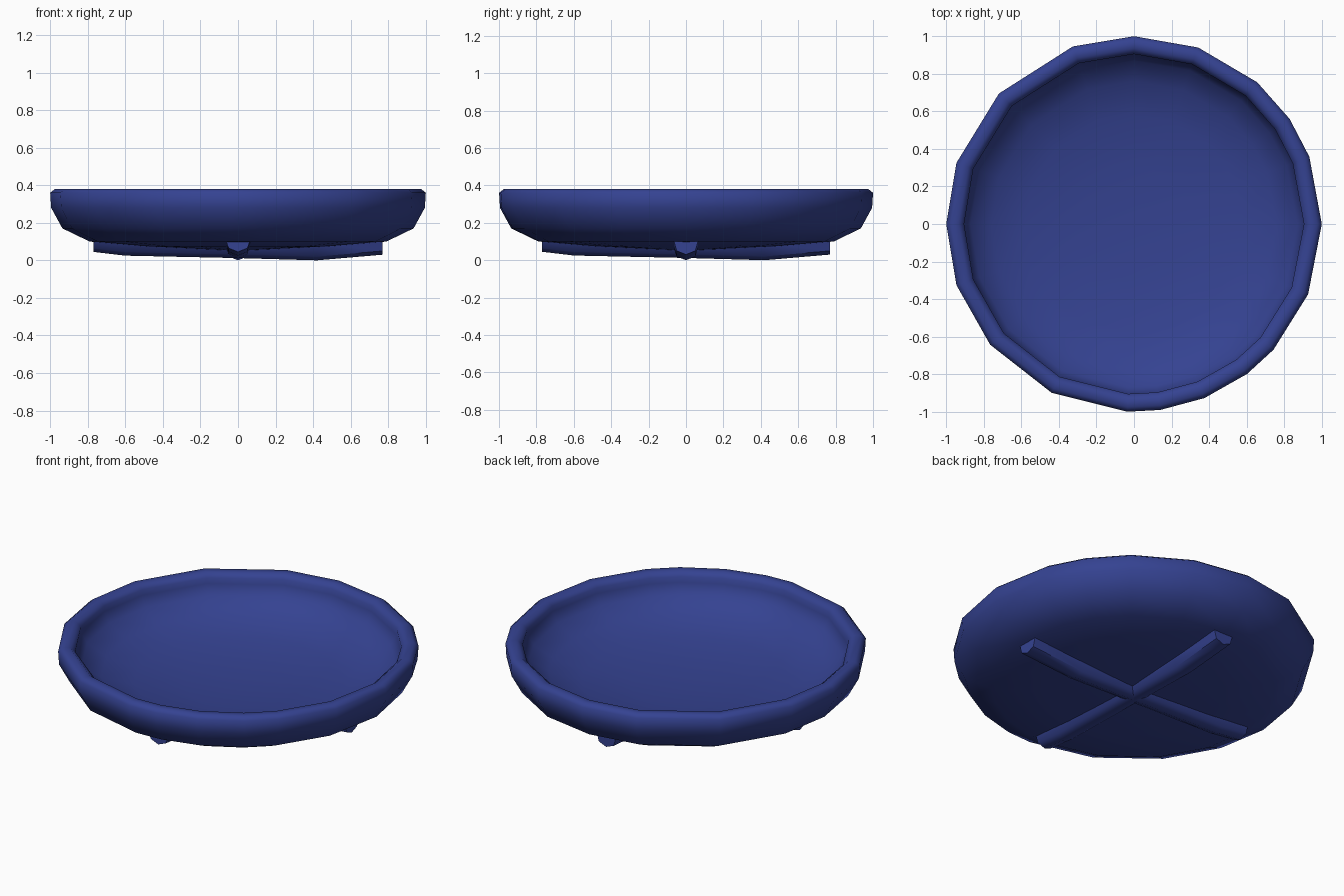
import bpy, bmesh, math
from mathutils import Matrix

if "Cube" in bpy.data.objects:
    bpy.data.objects.remove(bpy.data.objects["Cube"], do_unlink=True)

blue = bpy.data.materials.new("deep_blue")
blue.use_nodes = True
colour = (0.035, 0.055, 0.285, 1)
blue.diffuse_color = colour
bsdf = next(n for n in blue.node_tree.nodes if n.type == 'BSDF_PRINCIPLED')
bsdf.inputs["Base Color"].default_value = colour


def finish(bm, name, angle):
    """Turn a bmesh into a smooth-shaded blue object."""
    bmesh.ops.recalc_face_normals(bm, faces=bm.faces)
    mesh = bpy.data.meshes.new(name)
    bm.to_mesh(mesh)
    bm.free()
    mesh.materials.append(blue)
    obj = bpy.data.objects.new(name, mesh)
    bpy.context.collection.objects.link(obj)
    bpy.ops.object.select_all(action='DESELECT')
    obj.select_set(True)
    bpy.context.view_layer.objects.active = obj
    bpy.ops.object.shade_smooth_by_angle(angle=math.radians(angle))
    return obj


def bridge(bm, rings):
    """Join consecutive closed rings with quads."""
    for a, b in zip(rings, rings[1:]):
        n = len(a)
        for i in range(n):
            j = (i + 1) % n
            bm.faces.new((a[i], a[j], b[j], b[i]))


# Dish: a lathe profile (radius, height) from inner floor over the rim to the base
floor_z, base_z = 0.10, 0.05
profile = [(0.3, 0.11), (0.58, 0.14), (0.76, 0.19), (0.87, 0.26), (0.905, 0.32),
           (0.905, 0.355), (0.935, 0.38), (0.975, 0.38), (1.0, 0.36), (0.995, 0.28),
           (0.935, 0.17), (0.79, 0.10), (0.5, 0.075)]
# Uneven facet spacing around the rim
angles = [0, 21, 34, 49, 70, 90, 109, 136, 161, 180, 199, 220, 244, 268, 278, 292, 307, 318, 338]
bm = bmesh.new()
rings = [[bm.verts.new((r * math.cos(math.radians(a)), r * math.sin(math.radians(a)), z))
          for a in angles] for r, z in profile]
bridge(bm, rings)
for ring, z in ((rings[0], floor_z), (rings[-1], base_z)):
    centre = bm.verts.new((0, 0, z))
    for i, v in enumerate(ring):
        bm.faces.new((v, ring[(i + 1) % len(ring)], centre))
finish(bm, "dish", 60)

# Base ribs: two crossed tapered bars (position, underside height, top height)
stations = [(-0.77, 0.045, 0.12), (-0.6, 0.025, 0.11), (0, 0.012, 0.08),
            (0.42, 0.0, 0.09), (0.77, 0.03, 0.12)]
for name, turn in (("base_rib_across", 0), ("base_rib_lengthwise", 90)):
    bm = bmesh.new()
    rings = [[bm.verts.new((x, y, z)) for y, z in
              ((-0.07, top), (-0.05, low + 0.02), (0, low), (0.05, low + 0.02), (0.07, top))]
             for x, low, top in stations]
    bridge(bm, rings)
    bm.faces.new(rings[0])
    bm.faces.new(rings[-1])
    bmesh.ops.rotate(bm, verts=bm.verts, matrix=Matrix.Rotation(math.radians(turn), 3, 'Z'))
    finish(bm, name, 50)
